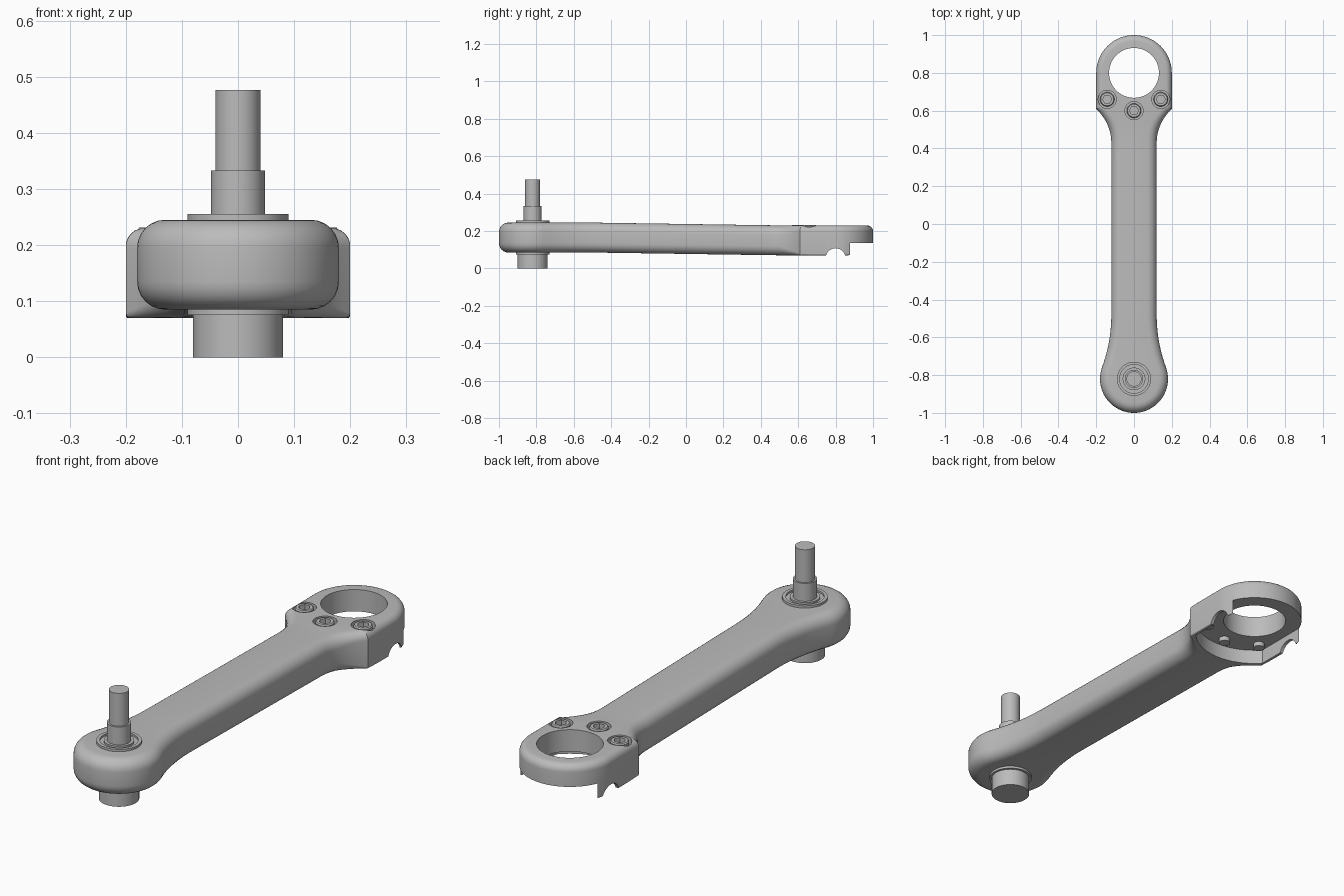
import bpy, bmesh, math
from mathutils import Vector

if "Cube" in bpy.data.objects:
    bpy.data.objects.remove(bpy.data.objects["Cube"])

steel = bpy.data.materials.new("grey steel")
steel.use_nodes = True
GREY = (0.5, 0.5, 0.5, 1)
steel.diffuse_color = GREY
steel.node_tree.nodes["Principled BSDF"].inputs["Base Color"].default_value = GREY


def make(name, verts, faces, helper=False):
    mesh = bpy.data.meshes.new(name)
    mesh.from_pydata(verts, [], faces)
    bm = bmesh.new()
    bm.from_mesh(mesh)
    bmesh.ops.recalc_face_normals(bm, faces=bm.faces)
    if bm.calc_volume(signed=True) < 0:
        bmesh.ops.reverse_faces(bm, faces=bm.faces)
    bm.to_mesh(mesh)
    bm.free()
    mesh.materials.append(steel)
    ob = bpy.data.objects.new(name, mesh)
    bpy.context.collection.objects.link(ob)
    ob.hide_render = helper
    return ob


def lathe(name, profile, x, y, sides=48, helper=False):
    """Spin (radius, z) pairs around a vertical axis; both ends are capped."""
    verts, faces = [], []
    for r, z in profile:
        for k in range(sides):
            a = math.tau * k / sides
            verts.append((x + r * math.cos(a), y + r * math.sin(a), z))
    for j in range(len(profile) - 1):
        for k in range(sides):
            n = (k + 1) % sides
            faces.append((j * sides + k, j * sides + n,
                          (j + 1) * sides + n, (j + 1) * sides + k))
    faces.append(tuple(range(sides)))
    faces.append(tuple(range(len(verts) - sides, len(verts))))
    return make(name, verts, faces, helper)


def prism(name, outline, z0, z1):
    n = len(outline)
    verts = [(x, y, z) for z in (z0, z1) for x, y in outline]
    faces = [(i, (i + 1) % n, n + (i + 1) % n, n + i) for i in range(n)]
    faces += [tuple(range(n)), tuple(range(n, 2 * n))]
    return make(name, verts, faces, True)


def volume(ob):
    bm = bmesh.new()
    bm.from_mesh(ob.evaluated_get(bpy.context.evaluated_depsgraph_get()).data)
    v = bm.calc_volume(signed=True)
    bm.free()
    return v


def cut(target, cutter):
    """Subtract the cutter with the first solver that gives a sound solid."""
    bpy.context.view_layer.update()
    before = volume(target)
    mod = target.modifiers.new(cutter.name, 'BOOLEAN')
    mod.operation = 'DIFFERENCE'
    mod.object = cutter
    for solver in ('MANIFOLD', 'EXACT', 'FLOAT'):
        mod.solver = solver
        bpy.context.view_layer.update()
        if 0.4 < volume(target) / before < 0.9999:
            evaluated = target.evaluated_get(bpy.context.evaluated_depsgraph_get())
            result = bpy.data.meshes.new_from_object(evaluated)
            target.modifiers.remove(mod)
            target.data = result
            break
    else:
        target.modifiers.remove(mod)
    bpy.data.objects.remove(cutter)


def smooth(ob):
    bpy.ops.object.select_all(action='DESELECT')
    ob.select_set(True)
    bpy.context.view_layer.objects.active = ob
    bpy.ops.object.shade_smooth_by_angle(angle=math.radians(30))


def arc(cy, r, a0, a1, n):
    angles = [math.radians(a0 + (a1 - a0) * i / n) for i in range(n + 1)]
    return [(r * math.cos(a), cy + r * math.sin(a)) for a in angles]


def bend(p, q, s, n=10):
    p, q, s = Vector(p), Vector(q), Vector(s)
    return [tuple(p * (1 - t) ** 2 + q * 2 * t * (1 - t) + s * t * t)
            for t in (i / n for i in range(n + 1))]


def ramp(y, y0, y1, v0, v1):
    t = min(1, max(0, (y - y0) / (y1 - y0)))
    return v0 + (v1 - v0) * t


PIN_Y, EYE_Y = -0.82, 0.8

# Half outline of the arm from the front tip to the back tip
half = arc(PIN_Y, 0.18, -90, 20, 20)
half += bend(half[-1], (0.12, -0.624), (0.12, -0.48))[1:]
half += [(0.12, -0.48 + 0.91 * i / 6) for i in range(1, 6)]
half += bend((0.12, 0.43), (0.12, 0.53), (0.2, 0.61))
half += [(0.2, 0.68), (0.2, 0.74)] + arc(EYE_Y, 0.2, 0, 90, 20)
half[0], half[-1] = (0, -1), (0, 1)
loop = half + [(-x, y) for x, y in half[-2:0:-1]]
N, H = len(loop), len(half)

# Stacked rings give the arm its rounded rims and its slight slope
STEPS = 7
verts, faces = [], []
for top in (False, True):
    for s in range(STEPS):
        a = math.pi / 2 * (s / (STEPS - 1))
        if not top:
            a = math.pi / 2 - a
        for i, (x, y) in enumerate(loop):
            before, after = loop[i - 1], loop[(i + 1) % N]
            d = Vector((after[0] - before[0], after[1] - before[1])).normalized()
            base = ramp(y, -0.5, 0.5, 0.085, 0.07)
            r = ramp(y, 0.5, 0.62, 0.05, 0.032) if top else ramp(y, 0.5, 0.625, 0.05, 0.004)
            inset, lift = r * (1 - math.cos(a)), r * (1 - math.sin(a))
            z = base + 0.16 - lift if top else base + lift
            verts.append((x - d.y * inset, y + d.x * inset, z))
for j in range(2 * STEPS - 1):
    for i in range(N):
        n = (i + 1) % N
        faces.append((j * N + i, j * N + n, (j + 1) * N + n, (j + 1) * N + i))
for o in (0, (2 * STEPS - 1) * N):
    for i in range(H - 1):
        quad = [o + i, o + i + 1, o + (N - i - 1) % N, o + (N - i) % N]
        faces.append(tuple(dict.fromkeys(quad)))
arm = make("crank_arm", verts, faces)

# Eye hole, underside pocket open to the back, and side notches
FLOOR = 0.135
cut(arm, lathe("eye_hole", [(0.132, -0.1), (0.132, 0.4)], 0, EYE_Y, 64, True))
w = 0.185
lim = math.degrees(math.acos(w / 0.25))
pocket = arc(EYE_Y, 0.25, 180 + lim, 360 - lim, 24)
pocket += [(w, 0.888), (0.3, 0.888), (0.3, 1.1), (-0.3, 1.1), (-0.3, 0.888), (-w, 0.888)]
cut(arm, prism("pocket", pocket, -0.1, FLOOR))
notch = lathe("notch", [(0.053, -0.4), (0.053, 0.4)], 0, 0, 32, True)
notch.rotation_euler = (0, math.pi / 2, 0)
notch.location = (0, EYE_Y, 0.055)
cut(arm, notch)

# Three hex socket screws in counterbores
for name, x, y in (("left", 0.142, 0.66), ("middle", 0, 0.6), ("right", -0.142, 0.66)):
    cut(arm, lathe("bore", [(0.048, 0.2), (0.048, 0.3)], x, y, 32, True))
    screw = lathe(name + "_screw", [(0.024, 0.115), (0.024, 0.195), (0.038, 0.195),
                                    (0.038, 0.226), (0.034, 0.231)], x, y, 36)
    cut(screw, lathe("socket", [(0.024, 0.208), (0.024, 0.3)], x, y, 6, True))
    smooth(screw)
smooth(arm)

# Stepped pin with a bearing ring above and a boss below
pin = lathe("stepped_pin",
            [(0.08, 0), (0.08, 0.075), (0.09, 0.075), (0.09, 0.255),
             (0.076, 0.255), (0.076, 0.247), (0.06, 0.247), (0.06, 0.255),
             (0.048, 0.255), (0.048, 0.333), (0.04, 0.333), (0.04, 0.476)], 0, PIN_Y, 64)
smooth(pin)
